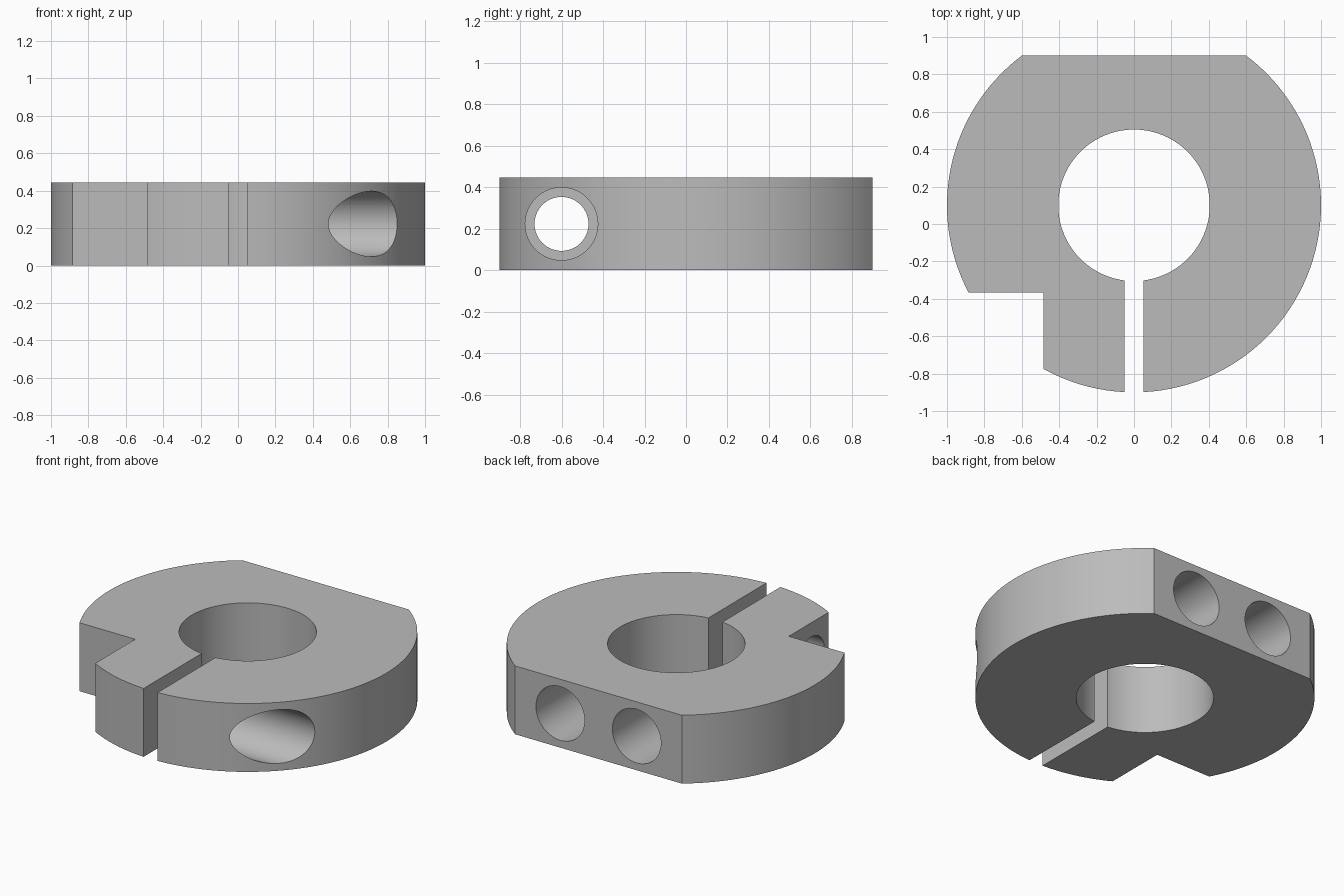
import bpy
from math import pi

cube = bpy.data.objects.get("Cube")
if cube:
    bpy.data.objects.remove(cube, do_unlink=True)

HEIGHT = 0.445
MID = HEIGHT / 2
CENTRE_Y = 0.1

grey = bpy.data.materials.new("plain_grey")
grey.use_nodes = True
grey.diffuse_color = (0.5, 0.5, 0.5, 1)
grey.node_tree.nodes["Principled BSDF"].inputs["Base Color"].default_value = grey.diffuse_color


def cylinder(name, radius, depth, location, rotation=(0, 0, 0), sides=64):
    bpy.ops.mesh.primitive_cylinder_add(vertices=sides, radius=radius, depth=depth,
                                        location=location, rotation=rotation)
    obj = bpy.context.object
    obj.name = name
    obj.data.materials.append(grey)
    return obj


def box(name, low, high):
    bpy.ops.mesh.primitive_cube_add(size=1, location=[(a + b) / 2 for a, b in zip(low, high)])
    obj = bpy.context.object
    obj.name = name
    obj.scale = [b - a for a, b in zip(low, high)]
    obj.data.materials.append(grey)
    return obj


def cross_hole(name, radius, start, end, y):
    """Cutter running along x."""
    return cylinder(name, radius, end - start, ((start + end) / 2, y, MID), (0, pi / 2, 0))


# Collar disc
collar = cylinder("clamp_collar", 1, HEIGHT, (0, CENTRE_Y, MID), sides=128)

# Bore, clamping slot, corner notch and rear flat
cutters = [
    cylinder("bore_cutter", 0.405, 1, (0, CENTRE_Y, MID), sides=96),
    box("slot_cutter", (-0.05, -1.2, -1), (0.05, CENTRE_Y, 1)),
    box("notch_cutter", (-1.2, -1.2, -1), (-0.485, -0.365, 1)),
    box("flat_cutter", (-1.2, 0.9, -1), (1.2, 1.4, 1)),
]

# Clamp screw hole with a counterbore on the left side
cutters.append(cross_hole("screw_hole_cutter", 0.13, -0.8, 0.5, -0.6))
cutters.append(cross_hole("counterbore_cutter", 0.175, 0.25, 1.2, -0.6))

# Pair of blind mounting holes in the rear flat
for side in (-1, 1):
    cutters.append(cylinder("mounting_hole_cutter", 0.175, 0.8,
                            (side * 0.275, 0.91, MID), (pi / 2, 0, 0)))

for cutter in cutters:
    cutter.hide_render = True
    cut = collar.modifiers.new(cutter.name, "BOOLEAN")
    cut.operation = "DIFFERENCE"
    cut.solver = "EXACT"
    cut.object = cutter

# Apply the cuts, then drop the cutters
bpy.ops.object.select_all(action="DESELECT")
collar.select_set(True)
bpy.context.view_layer.objects.active = collar
for name in [m.name for m in collar.modifiers]:
    bpy.ops.object.modifier_apply(modifier=name)
for cutter in cutters:
    bpy.data.objects.remove(cutter, do_unlink=True)

bpy.ops.object.shade_smooth_by_angle(angle=pi / 6)
